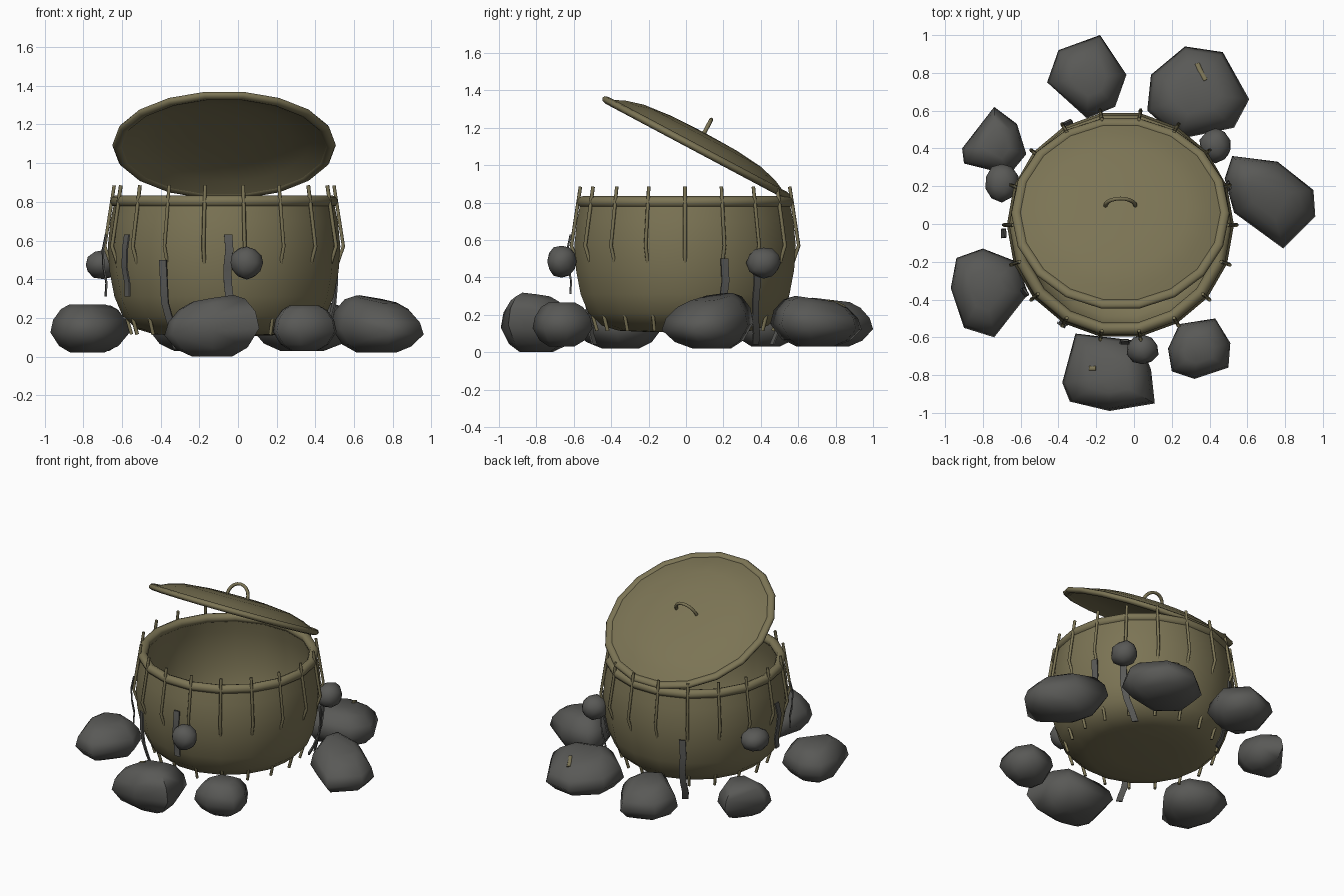
import bpy, bmesh, math, random
from math import sin, cos, radians, pi
from mathutils import Vector

random.seed(4)
if "Cube" in bpy.data.objects:
    bpy.data.objects.remove(bpy.data.objects["Cube"])

CX, CY = -0.072, -0.005      # pot axis
SIDES = 18


def material(name, colour):
    mat = bpy.data.materials.new(name)
    mat.use_nodes = True
    rgba = (*colour, 1)
    mat.diffuse_color = rgba
    bsdf = next(n for n in mat.node_tree.nodes if n.type == 'BSDF_PRINCIPLED')
    bsdf.inputs["Base Color"].default_value = rgba
    bsdf.inputs["Roughness"].default_value = 0.8
    return mat


TAN = material("olive_tan", (0.2, 0.175, 0.09))
GREY = material("stone_grey", (0.1, 0.1, 0.094))


def finish(name, bm, mat, angle=45):
    """Turn a bmesh into a shaded object."""
    bmesh.ops.recalc_face_normals(bm, faces=bm.faces)
    mesh = bpy.data.meshes.new(name)
    bm.to_mesh(mesh)
    bm.free()
    mesh.materials.append(mat)
    obj = bpy.data.objects.new(name, mesh)
    bpy.context.collection.objects.link(obj)
    bpy.ops.object.select_all(action='DESELECT')
    obj.select_set(True)
    bpy.context.view_layer.objects.active = obj
    bpy.ops.object.shade_smooth_by_angle(angle=radians(angle))
    return obj


def lathe(name, profile, mat, closed=False):
    """Spin (radius, height) points about z."""
    bm = bmesh.new()
    verts = [bm.verts.new((r, 0, z)) for r, z in profile]
    pairs = list(zip(verts, verts[1:]))
    if closed:
        pairs.append((verts[-1], verts[0]))
    edges = [bm.edges.new(p) for p in pairs]
    bmesh.ops.spin(bm, geom=verts + edges, axis=(0, 0, 1), cent=(0, 0, 0),
                   angle=2 * pi, steps=SIDES, use_merge=True)
    bmesh.ops.remove_doubles(bm, verts=bm.verts, dist=0.0005)
    return finish(name, bm, mat, 60)


def ring_profile(radius, height, wide, tall, n=8):
    return [(radius + wide * cos(2 * pi * i / n), height + tall * sin(2 * pi * i / n))
            for i in range(n)]


def tube(name, points, thick, mat):
    """Round rod along a polyline."""
    curve = bpy.data.curves.new(name, 'CURVE')
    curve.dimensions = '3D'
    curve.bevel_depth = thick
    curve.bevel_resolution = 1
    curve.use_fill_caps = True
    spline = curve.splines.new('POLY')
    spline.points.add(len(points) - 1)
    for p, co in zip(spline.points, points):
        p.co = (*co, 1)
    curve.materials.append(mat)
    obj = bpy.data.objects.new(name, curve)
    bpy.context.collection.objects.link(obj)
    return obj


def around(angle, r, z, side=0.0):
    """Point on the pot at an angle, with a sideways shift."""
    a = radians(angle)
    return Vector((CX + r * cos(a) - side * sin(a), CY + r * sin(a) + side * cos(a), z))


# Pot: hollow bowl with a rounded bottom, and a rolled rim
outer = [(0, 0.105), (0.2, 0.108), (0.36, 0.115), (0.45, 0.142), (0.525, 0.21), (0.567, 0.31),
         (0.592, 0.44), (0.601, 0.57), (0.588, 0.7), (0.565, 0.81)]
inner = [(r - 0.035, z) for r, z in reversed(outer[4:])] + [(0.4, 0.16), (0, 0.15)]
for part in (lathe("pot_body", outer + inner, TAN),
             lathe("pot_rim", ring_profile(0.557, 0.803, 0.032, 0.031), TAN, True)):
    part.location = (CX, CY, 0)

# Bent rods all round the pot
rod_path = [(0.568, 0.885), (0.617, 0.57), (0.582, 0.47), (0.548, 0.33), (0.503, 0.2),
            (0.478, 0.115)]
for i in range(SIDES):
    a = i * 360 / SIDES
    tube(f"rod_{i + 1}", [around(a, r, z) for r, z in rod_path], 0.01, TAN)

# Lid: shallow dome, edge ring and loop handle, leaning open
dome = [(0, 0.092), (0.2, 0.088), (0.36, 0.072), (0.46, 0.045), (0.54, 0.008)]
under = [(max(r - 0.01, 0), z - 0.02) for r, z in reversed(dome)]
lid_parts = [lathe("lid_dome", dome + under, TAN),
             lathe("lid_edge", ring_profile(0.55, 0, 0.028, 0.02), TAN, True)]
arch = [(0.08 * cos(pi * t / 10), 0, 0.085 + 0.085 * sin(pi * t / 10)) for t in range(11)]
lid_parts.append(tube("lid_handle", arch, 0.011, TAN))
for part in lid_parts:
    part.location = (CX, 0.055, 1.093)
    part.rotation_euler = (radians(-28), 0, 0)


def strap(name, angle, path, drift=0.0, width=0.042):
    """Thin hanging strip following (radius, height) points, drifting sideways."""
    bm = bmesh.new()
    rows = []
    for i, (r, z) in enumerate(path):
        shift = 0.006 * sin(2 * i) + drift * (i / (len(path) - 1)) ** 2
        rows.append([bm.verts.new(around(angle, r + d, z, s * width / 2 + shift))
                     for s, d in ((-1, 0), (1, 0), (1, 0.009), (-1, 0.009))])
    for a, b in zip(rows, rows[1:]):
        for k in range(4):
            j = (k + 1) % 4
            bm.faces.new((a[k], a[j], b[j], b[k]))
    bm.faces.new(rows[0])
    bm.faces.new(rows[-1])
    finish(name, bm, GREY, 30)


# Hanging straps
long_path = [(0.61, 0.5), (0.612, 0.38), (0.6, 0.28), (0.575, 0.18), (0.55, 0.1), (0.52, 0.04)]
short_path = [(0.608, 0.63), (0.625, 0.55), (0.62, 0.46), (0.605, 0.38), (0.61, 0.31)]
for a, drift in ((38, 0.07), (117, 0.01), (239, 0.07)):
    strap(f"long_strap_{a}", a, long_path, drift)
strap("long_strap_20", 20, long_path[:-2])
for a in (184, 215, 272):
    strap(f"short_strap_{a}", a, short_path)


def rock(name, low, high, lean, outline):
    """Boulder hulled from a plan outline; lean is the slope of its top."""
    bm = bmesh.new()
    mid = sum((Vector(p) for p in outline), Vector((0, 0))) / len(outline)
    for level, scale in ((0, 0.42), (0.14, 0.75), (0.42, 1), (0.68, 0.92), (0.9, 0.7), (1, 0.45)):
        for p in outline:
            offset = (Vector(p) - mid) * scale
            z = low + (high - low) * level + offset.dot(Vector(lean)) * level
            bm.verts.new((*(mid + offset), z))
    hull = bmesh.ops.convex_hull(bm, input=bm.verts)
    loose = {g for g in hull["geom_interior"] + hull["geom_unused"]
             if isinstance(g, bmesh.types.BMVert)}
    bmesh.ops.delete(bm, geom=list(loose), context='VERTS')
    return finish(name, bm, GREY, 70)


# Boulders around the base
rock("rock_back_right", 0.03, 0.28, (0, -.12), [(-.18, 1), (-.04, .79), (-.1, .62), (-.25, .56),
                                                (-.46, .75), (-.4, .92)])
back_rock = rock("rock_back_left", 0.03, 0.285, (0, -.15),
                 [(.27, .94), (.47, .91), (.61, .66), (.53, .51),
                  (.24, .45), (.07, .6), (.09, .79)])
rock("rock_left", 0.02, 0.295, (-.15, .1), [(.52, .36), (.76, .33), (.95, .18), (.96, .04),
                                            (.79, -.13), (.53, .06), (.48, .24)])
rock("rock_right", 0.03, 0.265, (0, 0), [(-.74, .62), (-.62, .53), (-.57, .37), (-.66, .26),
                                         (-.9, .32), (-.91, .4)])
rock("rock_front_right", 0.02, 0.27, (0, 0), [(-.8, -.13), (-.62, -.2), (-.56, -.37), (-.74, -.6),
                                              (-.9, -.55), (-.97, -.34), (-.94, -.18)])
front_rock = rock("rock_front", 0, 0.295, (.16, -.1),
                  [(-.31, -.58), (.03, -.62), (.09, -.77), (.11, -.95),
                   (-.13, -.99), (-.34, -.94), (-.38, -.84)])
rock("rock_front_left", 0.03, 0.265, (0, 0), [(.24, -.53), (.43, -.5), (.51, -.63), (.5, -.76),
                                              (.32, -.82), (.2, -.78), (.18, -.66)])

# Small stones caught against the pot
for name, spot, size in (("stone_right", (-.7, .22, .475), (.095, .108, .08)),
                         ("stone_front", (.045, -.665, .485), (.09, .085, .09)),
                         ("stone_back", (.432, .415, .478), (.09, .097, .09))):
    bm = bmesh.new()
    bmesh.ops.create_icosphere(bm, subdivisions=2, radius=1)
    for v in bm.verts:
        v.co *= random.uniform(0.9, 1.0)
        v.co = Vector(c * s for c, s in zip(v.co, size)) + Vector(spot)
    finish(name, bm, GREY, 60)


# Tan splinters half sunk in two boulders
def splinter(name, boulder, spots):
    bpy.context.view_layer.update()
    hits = [boulder.ray_cast(Vector((x, y, 1)), Vector((0, 0, -1)))[1] for x, y in spots]
    tube(name, [h - Vector((0, 0, 0.009)) for h in hits], 0.017, TAN)


splinter("splinter_back", back_rock, [(.335, .845), (.35, .81), (.38, .76)])
splinter("splinter_front", front_rock, [(-.235, -.765), (-.2, -.765)])
